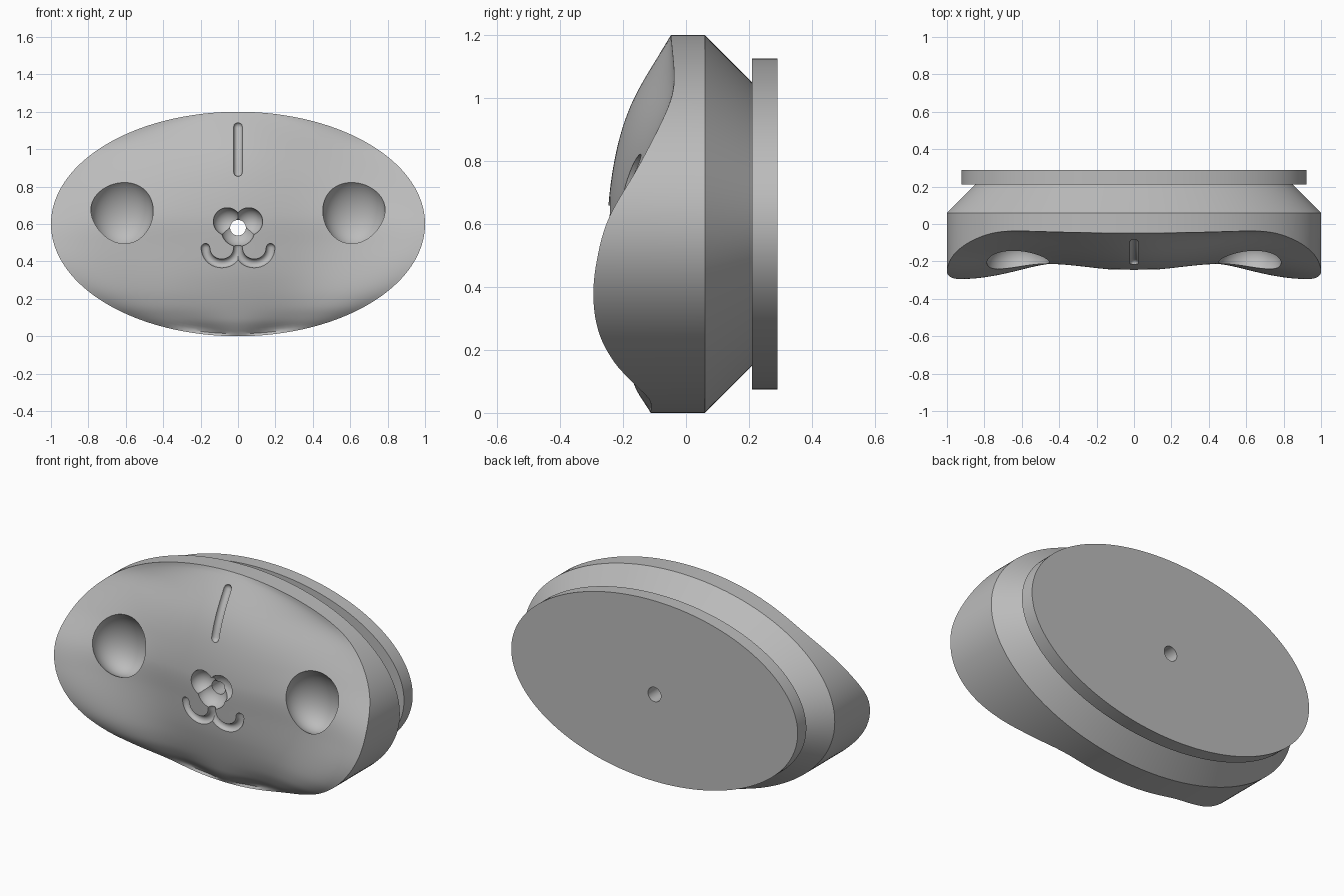
import bpy, bmesh, math
from mathutils import Matrix, Vector

cube = bpy.data.objects.get("Cube")
if cube:
    bpy.data.objects.remove(cube, do_unlink=True)

grey = bpy.data.materials.new("plain grey")
grey.use_nodes = True
COLOUR = (0.5, 0.5, 0.5, 1)
grey.diffuse_color = COLOUR
grey.node_tree.nodes["Principled BSDF"].inputs["Base Color"].default_value = COLOUR

MID = 0.6          # height of the centre
SEGMENTS = 160
RINGS = 44

# Depth (y) of the face by height: along the middle, and along the rim
CENTRE = [(0, -.112), (.09, -.165), (.3, -.222), (.5, -.243), (.65, -.247),
          (.85, -.217), (1, -.165), (1.2, -.048)]
RIM = [(0, -.112), (.04, -.115), (.09, -.163), (.16, -.227), (.25, -.275), (.36, -.294),
       (.48, -.284), (.617, -.246), (.79, -.147), (.968, -.058), (1.05, -.038), (1.2, -.048)]


def smooth_interp(table, z):
    """Hermite interpolation through the table."""
    z = min(max(z, table[0][0]), table[-1][0])
    n = len(table)

    def slope(i):
        a, b = table[max(i - 1, 0)], table[min(i + 1, n - 1)]
        return (b[1] - a[1]) / (b[0] - a[0])
    i = max(k for k in range(n - 1) if table[k][0] <= z)
    (z0, y0), (z1, y1) = table[i], table[i + 1]
    h = z1 - z0
    t = (z - z0) / h
    return ((1 + 2 * t) * (1 - t) ** 2 * y0 + t * (1 - t) ** 2 * h * slope(i)
            + t * t * (3 - 2 * t) * y1 + t * t * (t - 1) * h * slope(i + 1))


def face_depth(x, z):
    half = math.sqrt(max(1 - ((z - MID) / MID) ** 2, 1e-6))
    u = min(abs(x) / half, 1)
    w = u * u * (3 - 2 * u)
    valley = .05 * math.sin(math.pi * u) ** 2 * math.exp(-((z - .42) / .35) ** 2)
    return (1 - w) * smooth_interp(CENTRE, z) + w * smooth_interp(RIM, z) + valley


def finish(name, bm):
    bmesh.ops.recalc_face_normals(bm, faces=bm.faces)
    mesh = bpy.data.meshes.new(name)
    bm.to_mesh(mesh)
    bm.free()
    obj = bpy.data.objects.new(name, mesh)
    bpy.context.collection.objects.link(obj)
    mesh.materials.append(grey)
    return obj


def ellipse_loop(bm, rx, rz, depth):
    loop = []
    for k in range(SEGMENTS):
        a = 2 * math.pi * k / SEGMENTS
        x, z = rx * math.cos(a), MID + rz * math.sin(a)
        loop.append(bm.verts.new((x, depth(x, z), z)))
    return loop


def bridge(bm, a, b):
    for k in range(SEGMENTS):
        j = (k + 1) % SEGMENTS
        bm.faces.new((a[k], a[j], b[j], b[k]))


def flat(y):
    return lambda x, z: y


# Head: sculpted face, straight wall, chamfer and flat back
bm = bmesh.new()
middle = bm.verts.new((0, face_depth(0, MID), MID))
loops = [ellipse_loop(bm, r / RINGS, MID * r / RINGS, face_depth) for r in range(1, RINGS + 1)]
loops += [ellipse_loop(bm, 1, MID, flat(.06)), ellipse_loop(bm, .85, .45, flat(.21))]
for k in range(SEGMENTS):
    bm.faces.new((middle, loops[0][k], loops[0][(k + 1) % SEGMENTS]))
for a, b in zip(loops, loops[1:]):
    bridge(bm, a, b)
bm.faces.new(loops[-1])
head = finish("head", bm)

# Back plate
bm = bmesh.new()
front = ellipse_loop(bm, .922, .525, flat(.21))
back = ellipse_loop(bm, .922, .525, flat(.29))
bridge(bm, front, back)
bm.faces.new(front)
bm.faces.new(back)
plate = finish("back_plate", bm)


# Cutters
def ellipsoid(name, centre, radii, tilt=(0, 0)):
    bm = bmesh.new()
    bmesh.ops.create_uvsphere(bm, u_segments=48, v_segments=28, radius=1)
    turn = Matrix.Rotation(tilt[1], 4, 'Z') @ Matrix.Rotation(tilt[0], 4, 'X')
    bm.transform(Matrix.Translation(centre) @ turn @ Matrix.Diagonal((*radii, 1)))
    return finish(name, bm)


def groove(name, path, radius):
    """Round-ended tube lying along the face through (x, z) points."""
    pts = [Vector((x, face_depth(x, z), z)) for x, z in path]
    first = (pts[0] - pts[1]).normalized()
    last = (pts[-1] - pts[-2]).normalized()
    caps = [math.radians(a) for a in (85, 65, 45, 22)]
    spine = [(pts[0] + first * radius * math.sin(a), radius * math.cos(a)) for a in caps]
    spine += [(p, radius) for p in pts]
    spine += [(pts[-1] + last * radius * math.sin(a), radius * math.cos(a)) for a in reversed(caps)]
    bm = bmesh.new()
    rings = []
    for i, (p, r) in enumerate(spine):
        d = (spine[min(i + 1, len(spine) - 1)][0] - spine[max(i - 1, 0)][0]).normalized()
        side = d.cross(Vector((0, 1, 0))).normalized()
        up = side.cross(d)
        rings.append([bm.verts.new(p + r * (side * math.cos(t) + up * math.sin(t)))
                      for t in (math.tau * k / 16 for k in range(16))])
    for a, b in zip(rings, rings[1:]):
        for k in range(16):
            j = (k + 1) % 16
            bm.faces.new((a[k], a[j], b[j], b[k]))
    bm.faces.new(rings[0])
    bm.faces.new(rings[-1])
    return finish(name, bm)


def cut(target, cutter):
    mod = target.modifiers.new("cut", 'BOOLEAN')
    mod.operation = 'DIFFERENCE'
    mod.solver = 'EXACT'
    mod.object = cutter
    bpy.context.view_layer.objects.active = target
    bpy.ops.object.modifier_apply(modifier=mod.name)


cutters = []
for s in (-1, 1):
    # Eye socket, nose lobe and half of the mouth on each side
    cutters.append(ellipsoid("eye_cutter", (s * .62, face_depth(.62, .67), .67),
                             (.167, .13, .195), (math.radians(16), 0)))
    cutters.append(ellipsoid("nose_lobe_cutter", (s * .058, -.245, .613), (.074, .07, .074)))
    arc = [math.radians(180 + 180 * k / 18) for k in range(19)]
    smile = [(s * (.087 - .087 * math.cos(a + math.pi)), .472 + .083 * math.sin(a)) for a in arc]
    cutters.append(groove("mouth_cutter", smile, .024))
cutters.append(ellipsoid("nose_cutter", (0, -.245, .562), (.088, .075, .082)))
cutters.append(groove("forehead_cutter", [(0, .877 + .0245 * k) for k in range(11)], .023))

# Screw hole right through
bm = bmesh.new()
bmesh.ops.create_cone(bm, cap_ends=True, segments=32, radius1=.042, radius2=.042, depth=1.2,
                      matrix=Matrix.Translation((0, 0, .58)) @ Matrix.Rotation(math.pi / 2, 4, 'X'))
hole = finish("hole_cutter", bm)

for c in cutters + [hole]:
    cut(head, c)
cut(plate, hole)
for c in cutters + [hole]:
    bpy.data.objects.remove(c, do_unlink=True)

# Smooth surfaces with crisp edges
for obj in (head, plate):
    bpy.ops.object.select_all(action='DESELECT')
    obj.select_set(True)
    bpy.context.view_layer.objects.active = obj
    bpy.ops.object.shade_smooth_by_angle(angle=math.radians(30))
